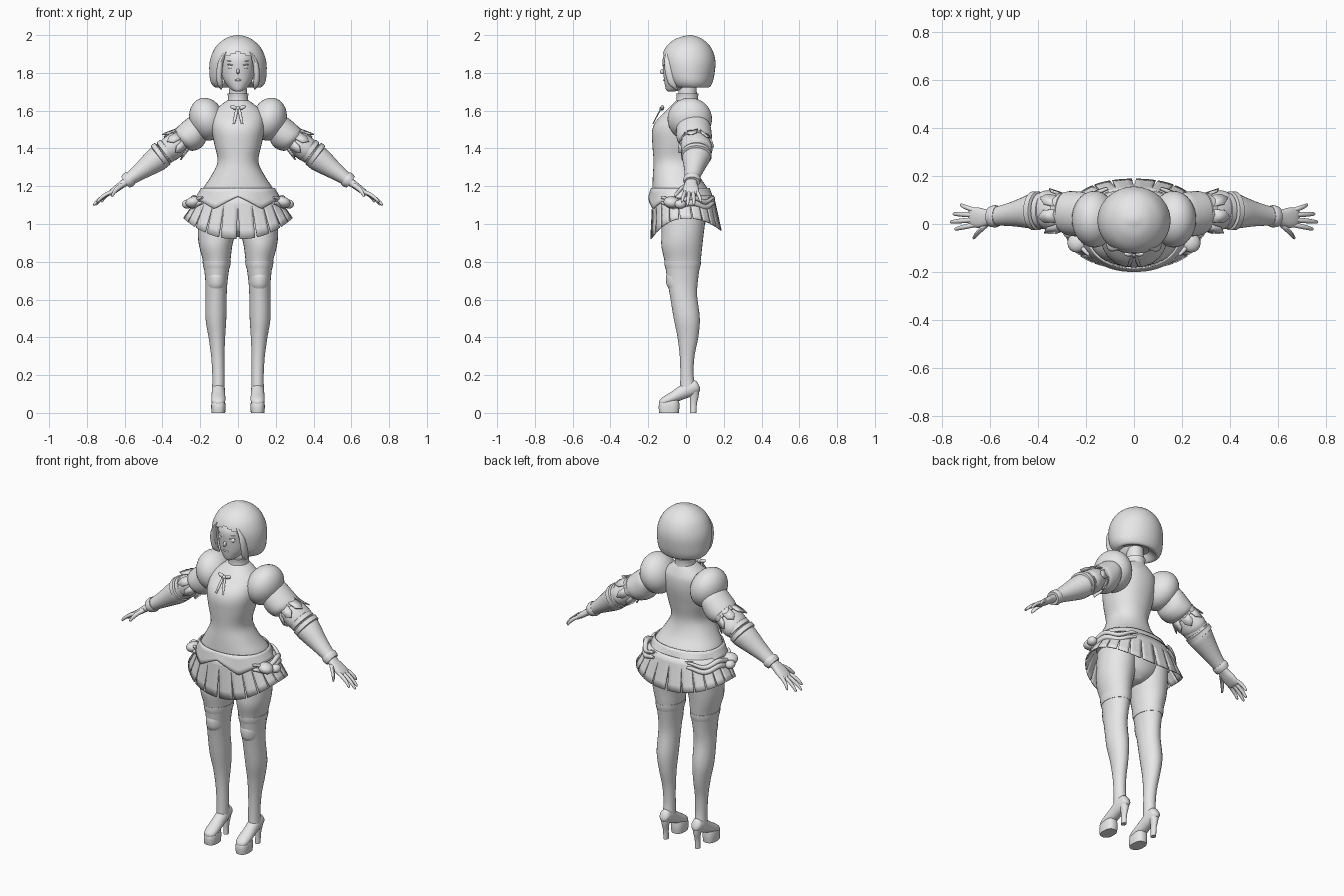
import bpy, bmesh, math
from mathutils import Vector, Matrix

grey = bpy.data.materials.new("plain_grey")
grey.diffuse_color = (0.8, 0.8, 0.8, 1)


def finish(name, bm, mirror=False, thick=0, angle=40):
    bmesh.ops.remove_doubles(bm, verts=bm.verts, dist=1e-5)
    bmesh.ops.recalc_face_normals(bm, faces=bm.faces)
    me = bpy.data.meshes.new(name)
    bm.to_mesh(me)
    bm.free()
    me.polygons.foreach_set("use_smooth", [True] * len(me.polygons))
    me.set_sharp_from_angle(angle=math.radians(angle))
    me.materials.append(grey)
    ob = bpy.data.objects.new(name, me)
    bpy.context.collection.objects.link(ob)
    if thick:
        m = ob.modifiers.new("thickness", 'SOLIDIFY')
        m.thickness, m.offset = thick, 0
    if mirror:
        ob.modifiers.new("mirror", 'MIRROR')
    return ob


def oval(a, rx, ry, p=2.0):
    """Point on a rounded oval, angle measured from the front."""
    s, c = math.sin(a), math.cos(a)
    return (rx * math.copysign(abs(s) ** (2 / p), s),
            -ry * math.copysign(abs(c) ** (2 / p), c))


def smooth_rows(rows, sub):
    """Catmull-Rom subdivision of the cross-section list."""
    if sub < 2:
        return [Vector(r) for r in rows]
    v = [Vector(r) for r in rows]
    out = []
    for i in range(len(v) - 1):
        p0, p1, p2, p3 = v[max(i - 1, 0)], v[i], v[i + 1], v[min(i + 2, len(v) - 1)]
        for k in range(sub):
            t = k / sub
            out.append(0.5 * (2 * p1 + (p2 - p0) * t + (2 * p0 - 5 * p1 + 4 * p2 - p3) * t * t
                              + (3 * p1 - 3 * p2 + p3 - p0) * t ** 3))
    return out + [v[-1]]


def tube(name, rows, n=28, p=2.0, frame=Matrix(), sub=4, mirror=False, thick=0, drop=None, angle=40):
    """Loft of ovals; each row is (height, x centre, y centre, x radius, y radius)."""
    bm = bmesh.new()
    loops = []
    for z, cx, cy, rx, ry in smooth_rows(rows, sub):
        pts = [oval(2 * math.pi * i / n, max(rx, .001), max(ry, .001), p) for i in range(n)]
        loops.append([bm.verts.new(frame @ Vector((cx + x, cy + y, z))) for x, y in pts])
    for a, b in zip(loops, loops[1:]):
        for i in range(n):
            j = (i + 1) % n
            bm.faces.new((a[i], a[j], b[j], b[i]))
    bm.faces.new(loops[0])
    bm.faces.new(loops[-1])
    if drop:
        gone = [f for f in bm.faces if drop(f.calc_center_median())]
        bmesh.ops.delete(bm, geom=gone, context='FACES')
    return finish(name, bm, mirror, thick, angle)


def body_rows(table):
    """(z, half width, front y, back y) to tube rows."""
    return [(z, 0, (f + b) / 2, w, (b - f) / 2) for z, w, f, b in table]


def ball(name, loc, size, rot=(0, 0, 0), mirror=False, seg=24):
    bm = bmesh.new()
    bmesh.ops.create_uvsphere(bm, u_segments=seg, v_segments=seg // 2, radius=1)
    from_rot = Matrix.Rotation(rot[2], 4, 'Z') @ Matrix.Rotation(rot[1], 4, 'Y') @ Matrix.Rotation(rot[0], 4, 'X')
    bm.transform(Matrix.Translation(loc) @ from_rot @ Matrix.Diagonal((*size, 1)))
    return finish(name, bm, mirror)


def frame_from(origin, x, y, z):
    m = Matrix((x, y, z)).transposed().to_4x4()
    m.translation = origin
    return m


# Bodice, collar and neck
tube("bodice", body_rows([
    (1.12, .205, -.175, .145), (1.18, .19, -.178, .12), (1.25, .145, -.176, .075),
    (1.33, .108, -.172, .055), (1.42, .125, -.178, .07), (1.49, .138, -.18, .085),
    (1.54, .14, -.162, .092), (1.59, .13, -.115, .09), (1.63, .09, -.075, .075),
    (1.655, .055, -.05, .062)]), n=40, p=2.2)
tube("neck", body_rows([(1.60, .05, -.04, .06), (1.76, .045, -.04, .055)]), sub=1)
tube("collar", body_rows([(1.63, .06, -.055, .068), (1.665, .053, -.05, .064), (1.69, .056, -.052, .066)]), sub=2)

# Neck bow with tails
ball("bow_knot", (0, -.128, 1.612), (.011, .012, .012))
ball("bow_loop", (.022, -.125, 1.617), (.02, .01, .011), (0, -.35, 0), True)
tube("bow_tail", [(1.61, .006, -.132, .007, .004), (1.57, .014, -.155, .008, .004), (1.53, .022, -.175, .006, .003)],
     n=8, mirror=True)

# Pointed peplum over the skirt
bm = bmesh.new()
rows = []
N = 96
for k in range(5):
    t, row = k / 4, []
    for i in range(N):
        a = 2 * math.pi * i / N
        dx = abs(oval(a, .225, 1)[0])
        front = math.cos(a) > 0
        hem = 1.145 - .065 * max(0, 1 - abs(dx - .12) / .12) if front else 1.11 + .03 * abs(math.sin(a * 3))
        x, y = oval(a, .192 + .03 * t, .153 + .02 * t, 2.2)
        row.append(bm.verts.new((x, y - .03 + .006 * t, 1.19 + (hem - 1.19) * t)))
    rows.append(row)
for r, q in zip(rows, rows[1:]):
    for i in range(N):
        j = (i + 1) % N
        bm.faces.new((r[i], r[j], q[j], q[i]))
finish("peplum", bm, thick=.006)

# Pleated skirt: panels separated by narrow slits
bm = bmesh.new()
PANELS = 22
for k in range(PANELS):
    mid = 2 * math.pi * (k + .5) / PANELS
    grid = []
    for v in range(6):
        t = v / 5
        half = math.pi / PANELS * (1 if v < 2 else 1 - .16 * (t - .2))
        row = []
        for u in range(5):
            a = mid + half * (u / 2 - 1)
            hem = (.92 + .11 * math.sin(a) ** 2) if math.cos(a) > 0 else (.965 + .065 * math.sin(a) ** 2)
            x, y = oval(a, .205 + .083 * t, .16 + .026 * t, 2.3)
            row.append(bm.verts.new((x, y - .015 + .015 * t, 1.15 + (hem - 1.15) * t)))
        grid.append(row)
    for r, q in zip(grid, grid[1:]):
        for u in range(4):
            bm.faces.new((r[u], r[u + 1], q[u + 1], q[u]))
finish("pleated_skirt", bm, thick=.006)
tube("briefs", body_rows([(.93, .03, -.06, .05), (.97, .12, -.12, .09), (1.04, .18, -.14, .11), (1.14, .19, -.16, .125)]))

# Hip sash folds and rolled pouches
for lift, r in ((1.10, .017), (1.128, .014)):
    bm = bmesh.new()
    rings = []
    for i in range(25):
        a = math.radians(50 + 105 * i / 24)
        x, y = oval(a, .24, .175, 2.2)
        c = Vector((x, y - .012, lift + .012 * math.cos(a * 7)))
        out = Vector((math.sin(a), -math.cos(a), 0))
        rr = r * math.sin(math.pi * (i + 1) / 26) ** .4
        rings.append([bm.verts.new(c + out * rr * math.cos(b) + Vector((0, 0, rr * math.sin(b))))
                      for b in (2 * math.pi * m / 10 for m in range(10))])
    for r0, r1 in zip(rings, rings[1:]):
        for m in range(10):
            bm.faces.new((r0[m], r0[(m + 1) % 10], r1[(m + 1) % 10], r1[m]))
    bm.faces.new(rings[0])
    bm.faces.new(rings[-1])
    finish("hip_sash", bm, mirror=True)
ball("rolled_pouch", (.235, -.075, 1.115), (.042, .045, .03), (0, .25, .6), True)
ball("pouch_end", (.27, -.03, 1.105), (.026, .03, .024), mirror=True)

# Legs with knee bands
tube("leg", [
    (1.08, .11, -.01, .10, .12), (.95, .115, -.018, .098, .112), (.88, .118, -.022, .087, .108),
    (.80, .113, -.018, .072, .095), (.70, .114, -.018, .059, .081), (.62, .116, -.013, .056, .072),
    (.50, .117, .004, .055, .069), (.40, .112, .01, .044, .055), (.30, .107, .006, .035, .039),
    (.20, .104, .005, .032, .035), (.13, .104, .01, .033, .042)], mirror=True)
tube("stocking_top", [(.765, .113, -.018, .069, .091), (.785, .113, -.018, .073, .096), (.805, .113, -.018, .075, .097)],
     sub=2, mirror=True)
tube("knee_pad", [(.655, .115, -.03, .046, .06), (.68, .114, -.032, .052, .071), (.72, .114, -.032, .054, .074),
                  (.75, .114, -.03, .05, .066)], mirror=True)

# High-heeled shoes
d = Vector((0, -.9, -.436)).normalized()
X = Vector((1, 0, 0))
shoe = frame_from((.104, .04, .135), X, d.cross(X), d)
tube("shoe_upper", [(-.03, 0, 0, .012, .018), (-.018, 0, 0, .028, .034), (.02, 0, .003, .034, .042), (.07, 0, .002, .035, .036),
                    (.12, 0, .0, .037, .03), (.165, 0, -.0, .036, .025), (.19, 0, -.0, .026, .018), (.2, 0, 0, .008, .006)],
     frame=shoe, mirror=True)
tube("platform_sole", [(0, .104, -.09, .036, .052), (.03, .104, -.09, .038, .055), (.055, .104, -.088, .036, .052),
                       (.078, .104, -.08, .028, .042)], p=2.5, sub=2, mirror=True)
tube("shoe_heel", [(0, .104, .038, .014, .017), (.05, .104, .04, .014, .018), (.09, .104, .043, .02, .024),
                   (.13, .104, .04, .03, .03)], n=16, mirror=True)

# Arms, built along a slanted axis from shoulder to fingertips
Z = Vector((.804, 0, -.594)).normalized()
Y = Vector((0, 1, 0))
arm = frame_from((.132, 0, 1.57), Y.cross(Z), Y, Z)
ball("shoulder_puff", (.165, .02, 1.555), (.092, .118, .115), (0, .3, 0), True, 32)
tube("upper_sleeve_puff", [(.06, .0, .04, .05, .06), (.09, .0, .04, .07, .088), (.14, .012, .042, .083, .094),
                           (.19, .01, .045, .076, .09), (.215, 0, .048, .06, .072)], frame=arm, mirror=True)
tube("elbow_sleeve_puff", [(.20, 0, .048, .052, .066), (.24, .002, .052, .064, .08), (.29, .004, .058, .066, .082),
                           (.315, .004, .06, .058, .074)], frame=arm, mirror=True)
for t, r in ((.208, .066), (.31, .066), (.345, .071)):
    tube("sleeve_band", [(t - .016, 0, .055, r - .01, r), (t - .012, 0, .055, r, r + .01), (t + .012, 0, .055, r, r + .01),
                         (t + .016, 0, .055, r - .01, r)], sub=1, frame=arm, mirror=True)
# Pointed sleeve flaps
bm = bmesh.new()
for k in range(7):
    a = 2 * math.pi * (k + .5) / 7
    quad = []
    for da, t, r in ((-.38, .20, .064), (.38, .20, .064), (.3, .25, .078), (0, .275, .085), (-.3, .25, .078)):
        x, y = oval(a + da, r, r + .012)
        quad.append(bm.verts.new(arm @ Vector((x, y + .05, t))))
    bm.faces.new(quad)
finish("sleeve_flaps", bm, mirror=True, thick=.006)
tube("forearm_sleeve", [(.32, .004, .056, .058, .072), (.36, .006, .055, .066, .075), (.40, .006, .05, .062, .066),
                        (.46, .006, .043, .05, .053), (.52, .005, .036, .039, .043), (.565, .004, .032, .033, .038)],
     frame=arm, mirror=True)
tube("wrist_cuff", [(.545, .004, .032, .038, .043), (.56, .004, .032, .042, .047), (.582, .004, .031, .036, .042)],
     sub=2, frame=arm, mirror=True)

# Hands with fanned fingers
tube("palm", [(.56, .004, .03, .024, .028), (.60, .004, .026, .02, .034), (.64, .004, .026, .018, .042),
              (.675, .004, .028, .014, .041), (.69, .004, .028, .008, .036)], n=20, p=2.4, frame=arm, mirror=True)


def finger(name, start, end, r):
    s, e = Vector(start), Vector(end)
    rows = []
    for t, f in ((0, .95), (.3, 1), (.65, .9), (.9, .7), (.98, .4), (1, .05)):
        c = s.lerp(e, t)
        rows.append((c.z, c.x + .008 * math.sin(math.pi * t) * -1, c.y, r * f, r * f))
    tube(name, rows, n=10, sub=2, frame=arm, mirror=True)


for y0, y1, t1, x1 in ((-.004, -.022, .765, .0), (.018, .008, .79, .002), (.038, .042, .78, .008), (.058, .08, .745, .014)):
    finger("finger", (.004, y0, .665), (x1, y1, t1), .0105)
finger("thumb", (.008, .0, .60), (.022, -.06, .685), .0125)

# Head and facial features
tube("face", body_rows([(1.702, .018, -.098, -.06), (1.712, .036, -.106, -.02), (1.735, .058, -.112, .02),
                        (1.77, .079, -.117, .05), (1.82, .09, -.122, .08), (1.88, .094, -.122, .09),
                        (1.93, .08, -.09, .08)]), n=36)
ball("nose", (0, -.122, 1.808), (.009, .018, .014), (.4, 0, 0), seg=12)
ball("lips", (0, -.113, 1.762), (.018, .008, .006), seg=12)
ball("eye", (.037, -.108, 1.832), (.018, .008, .011), (0, 0, .2), True, 16)
ball("upper_eyelid", (.038, -.111, 1.843), (.021, .008, .003), (0, -.08, .25), True, 12)
ball("eyebrow", (.038, -.111, 1.862), (.021, .005, .0025), (0, -.1, .25), True, 12)

# Bobbed hair with an arched opening for the face
tube("bob_hair", body_rows([
    (1.755, .075, -.03, .07), (1.728, .105, -.055, .105), (1.725, .125, -.072, .125), (1.75, .144, -.098, .14),
    (1.79, .151, -.118, .15), (1.85, .151, -.128, .156), (1.90, .138, -.124, .148), (1.945, .112, -.1, .125),
    (1.98, .07, -.055, .085), (1.996, .03, -.005, .045), (2.0, .002, .015, .022)]), n=64, sub=5,
    drop=lambda c: c.y < -.005 and abs(c.x) < .086 and c.z < 1.905 - 4.5 * c.x ** 2)
# Side locks framing the face
tube("side_lock", [(1.712, .088, -.05, .004, .006), (1.74, .096, -.072, .014, .02), (1.80, .099, -.086, .016, .024),
                   (1.86, .09, -.093, .014, .022), (1.91, .065, -.095, .008, .012)], n=14, mirror=True)
